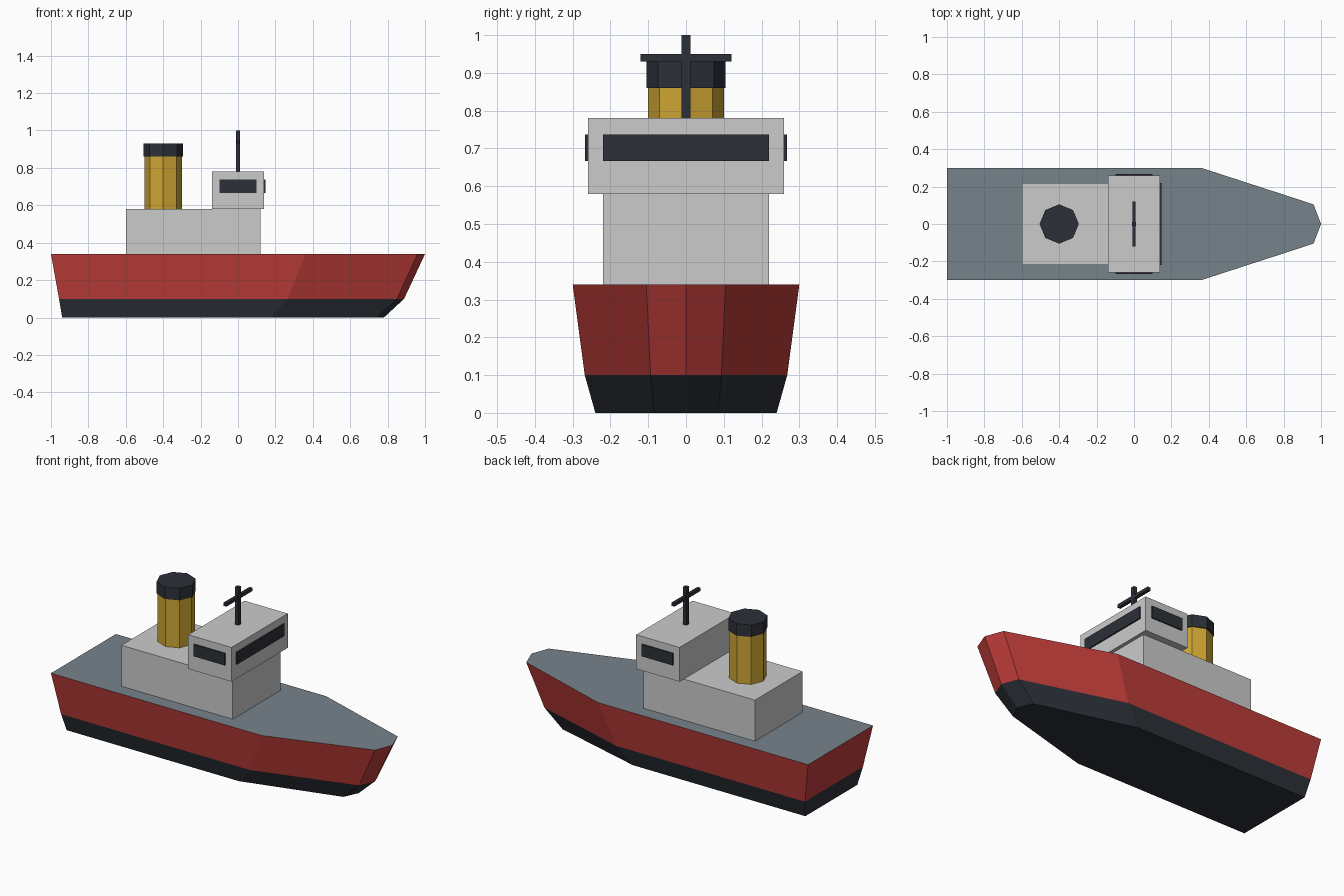
import bpy, bmesh

if "Cube" in bpy.data.objects:
    bpy.data.objects.remove(bpy.data.objects["Cube"])


def material(name, rgb):
    m = bpy.data.materials.new(name)
    m.diffuse_color = (*rgb, 1)
    m.use_nodes = True
    m.node_tree.nodes["Principled BSDF"].inputs["Base Color"].default_value = m.diffuse_color
    return m


RED = material("hull_red", (0.50, 0.045, 0.04))
DARK = material("dark", (0.025, 0.03, 0.04))
DECK = material("deck_grey", (0.18, 0.23, 0.26))
WHITE = material("white", (0.75, 0.75, 0.76))
YELLOW = material("funnel_yellow", (0.62, 0.38, 0.035))


def finish(name, bm, *mats):
    bmesh.ops.recalc_face_normals(bm, faces=bm.faces)
    me = bpy.data.meshes.new(name)
    bm.to_mesh(me)
    bm.free()
    for m in mats:
        me.materials.append(m)
    ob = bpy.data.objects.new(name, me)
    bpy.context.collection.objects.link(ob)
    return ob


def box(name, x, y, z, mat):
    """Box from (min, max) ranges."""
    bm = bmesh.new()
    bmesh.ops.create_cube(bm, size=1)
    for v in bm.verts:
        v.co = [r[0] if c < 0 else r[1] for c, r in zip(v.co, (x, y, z))]
    return finish(name, bm, mat)


def octagon(name, x, radius, z0, z1, mat):
    bm = bmesh.new()
    bmesh.ops.create_cone(bm, cap_ends=True, segments=8, radius1=radius,
                          radius2=radius, depth=z1 - z0)
    bmesh.ops.translate(bm, verts=bm.verts, vec=(x, 0, (z0 + z1) / 2))
    return finish(name, bm, mat)


# Hull: three lofted outlines (z, stern x, shoulder x, bow x, tip x, half width)
levels = [(0.00, -0.94, 0.175, 0.74, 0.78, 0.24),
          (0.10, -0.957, 0.265, 0.85, 0.888, 0.268),
          (0.34, -1.00, 0.36, 0.96, 1.00, 0.30)]
bm = bmesh.new()
rings = []
for z, stern, shoulder, bow, tip, w in levels:
    outline = [(stern, -w), (shoulder, -w), (bow, -0.35 * w), (tip, 0),
               (bow, 0.35 * w), (shoulder, w), (stern, w)]
    rings.append([bm.verts.new((x, y, z)) for x, y in outline])
for i, (low, high) in enumerate(zip(rings, rings[1:])):
    for k in range(7):
        n = (k + 1) % 7
        f = bm.faces.new((low[k], low[n], high[n], high[k]))
        f.material_index = 1 - i
bm.faces.new(rings[0]).material_index = 1
bm.faces.new(rings[-1]).material_index = 2
finish("hull", bm, RED, DARK, DECK)

# Deckhouse and bridge
box("deckhouse", (-0.60, 0.12), (-0.22, 0.22), (0.34, 0.58), WHITE)
box("bridge", (-0.14, 0.14), (-0.26, 0.26), (0.58, 0.78), WHITE)

# Windows
wz = (0.667, 0.737)
box("front_window", (0.13, 0.148), (-0.22, 0.22), wz, DARK)
box("side_window_right", (-0.10, 0.10), (-0.267, -0.253), wz, DARK)
box("side_window_left", (-0.10, 0.10), (0.253, 0.267), wz, DARK)

# Funnel
octagon("funnel", -0.40, 0.10, 0.58, 0.86, YELLOW)
octagon("funnel_cap", -0.40, 0.105, 0.86, 0.93, DARK)

# Mast and crossbar
box("mast", (-0.011, 0.011), (-0.012, 0.012), (0.78, 1.00), DARK)
box("mast_crossbar", (-0.009, 0.009), (-0.12, 0.12), (0.93, 0.95), DARK)
